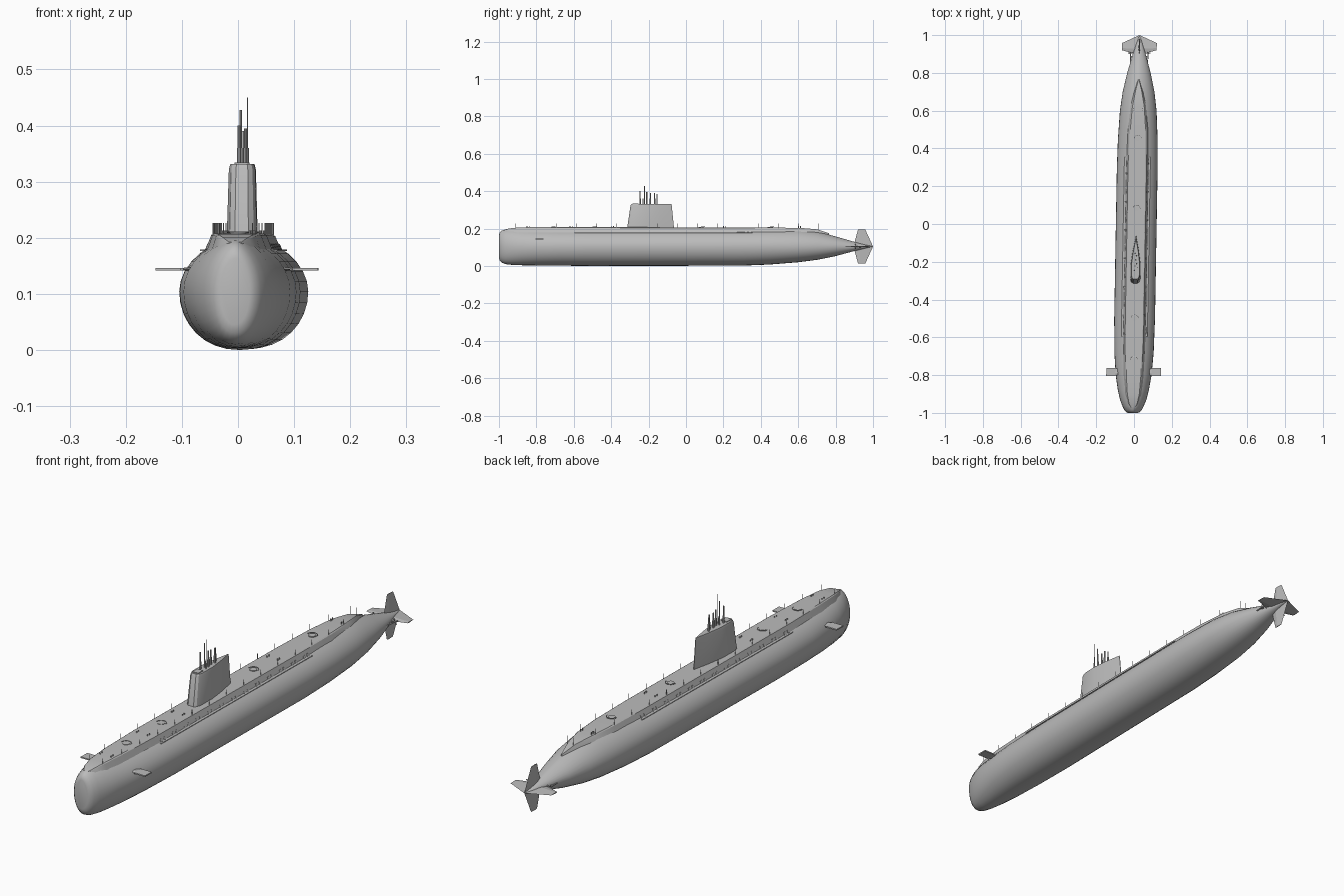
import bpy, bmesh, math
from mathutils import Matrix, Vector

if "Cube" in bpy.data.objects:
    bpy.data.objects.remove(bpy.data.objects["Cube"], do_unlink=True)

grey = bpy.data.materials.new("hull_grey")
grey.use_nodes = True
grey.diffuse_color = (0.5, 0.5, 0.5, 1)
grey.node_tree.nodes["Principled BSDF"].inputs["Base Color"].default_value = (0.5, 0.5, 0.5, 1)

AXIS_Z = 0.104


def finish(name, bm, smooth=None):
    """Turn a bmesh into an object, set on the slightly yawed keel line."""
    for v in bm.verts:
        v.co.x += 0.012 + 0.0175 * v.co.y
    bmesh.ops.recalc_face_normals(bm, faces=bm.faces[:])
    mesh = bpy.data.meshes.new(name)
    bm.to_mesh(mesh)
    bm.free()
    mesh.materials.append(grey)
    ob = bpy.data.objects.new(name, mesh)
    bpy.context.collection.objects.link(ob)
    if smooth:
        bpy.ops.object.select_all(action='DESELECT')
        ob.select_set(True)
        bpy.context.view_layer.objects.active = ob
        bpy.ops.object.shade_smooth_by_angle(angle=math.radians(smooth))
    return ob


def loft(name, rings, smooth=None):
    """Skin closed rings of points and cap both ends."""
    bm = bmesh.new()
    loops = [[bm.verts.new(p) for p in ring] for ring in rings]
    n = len(loops[0])
    for a, b in zip(loops, loops[1:]):
        for i in range(n):
            j = (i + 1) % n
            bm.faces.new((a[i], a[j], b[j], b[i]))
    bm.faces.new(loops[0])
    bm.faces.new(loops[-1])
    return finish(name, bm, smooth)


def rod(bm, a, b, r, sides=8, r2=None):
    a, b = Vector(a), Vector(b)
    turn = (b - a).to_track_quat('Z', 'Y').to_matrix().to_4x4()
    bmesh.ops.create_cone(bm, cap_ends=True, segments=sides, radius1=r,
                          radius2=r if r2 is None else r2, depth=(b - a).length,
                          matrix=Matrix.Translation((a + b) / 2) @ turn)


def box(bm, pos, size, tilt=0):
    bmesh.ops.create_cube(bm, size=1, matrix=Matrix.Translation(pos)
                          @ Matrix.Rotation(tilt, 4, 'Y') @ Matrix.Diagonal((*size, 1)))


def foil(name, root, tip, z, angle, inner, outer):
    """Thin fin with a diamond-like section, swung round the keel axis."""
    rings = []
    for (y0, y1), r, t in ((root, inner, 0.005), (tip, outer, 0.002)):
        section = ((y0, 0), (y0 * 0.7 + y1 * 0.3, t), (y1, 0), (y0 * 0.7 + y1 * 0.3, -t))
        ring = []
        for y, h in section:
            p = Matrix.Rotation(-angle, 3, 'Y') @ Vector((r, y, h))
            ring.append(p + Vector((0, 0, z)))
        rings.append(ring)
    return loft(name, rings)


# Pressure hull: y, half width, keel height, top height
stations = [
    (-1.0, .026, .045, .165), (-.996, .036, .03, .178), (-.985, .046, .018, .189),
    (-.965, .056, .010, .196), (-.93, .070, .006, .2), (-.88, .082, .004, .2),
    (-.8, .095, .003, .2), (-.68, .104, .002, .2), (-.5, .108, 0, .2),
    (.3, .108, .002, .2), (.45, .105, .008, .2), (.6, .097, .02, .198),
    (.7, .084, .033, .185), (.8, .062, .053, .158), (.9, .034, .08, .129),
    (.96, .015, .095, .113), (.995, .002, .103, .106)]
rings = []
for y, w, zb, zt in stations:
    ring = []
    for i in range(32):
        a = math.tau * i / 32
        c, s = math.cos(a), math.sin(a)
        power = 1.2 if s > 0 else 0.92
        x = w * math.copysign(abs(c) ** power, c)
        ring.append((x, y, AXIS_Z + s * ((zt - AXIS_Z) if s > 0 else (AXIS_Z - zb))))
    rings.append(ring)
loft("hull", rings, 40)

# Deck casing: y, half width at deck, half width at base, deck height
casing = [
    (-.972, .012, .02, .192), (-.95, .024, .034, .200), (-.9, .035, .049, .206),
    (-.8, .043, .060, .208), (-.6, .049, .067, .208), (.3, .049, .067, .206),
    (.5, .045, .062, .205), (.62, .035, .050, .203), (.7, .019, .031, .196),
    (.765, .002, .004, .175)]
loft("deck_casing", [[(-b, y, .16), (-t, y, z - .003), (-t * .9, y, z), (t * .9, y, z),
                      (t, y, z - .003), (b, y, .16)] for y, t, b, z in casing], 25)

# Sail: blunt nose, pointed tail, tapering upward, bevelled rim
plan = [(0, .45), (.03, .8), (.1, 1), (.4, 1), (.7, .6), (1, .04)]


def sail_ring(y0, y1, w, z):
    side = [(w * k, y0 + (y1 - y0) * t, z) for t, k in plan]
    return side + [(-x, y, h) for x, y, h in reversed(side)]


loft("sail", [sail_ring(-.315, -.064, .027, .2), sail_ring(-.297, -.076, .0235, .322),
              sail_ring(-.292, -.079, .021, .331)], 30)

# Bridge well rim on the sail roof
bm = bmesh.new()
box(bm, (0, -.27, .332), (.026, .03, .004))
finish("bridge_rim", bm)

# Masts and periscopes: x, y, top, radius
bm = bmesh.new()
for x, y, top, r in ((.009, -.23, .45, .0012), (-.003, -.222, .428, .002), (-.006, -.245, .4, .0025),
                     (.005, -.21, .395, .003), (.001, -.19, .39, .003), (.004, -.168, .39, .003),
                     (-.003, -.155, .385, .0025)):
    rod(bm, (x, y, .32), (x, y, top), r)
    rod(bm, (x, y, .32), (x, y, .36), r + .0012)
finish("masts", bm, 40)

# Bow planes with stub shafts
for side, angle in (("left", 0), ("right", math.pi)):
    foil(side + "_bow_plane", (-.795, -.77), (-.805, -.762), .144, angle, .07, .1)
    bm = bmesh.new()
    s = 1 if angle == 0 else -1
    box(bm, (s * .12, -.783, .144), (.05, .042, .005))
    finish(side + "_bow_plane_blade", bm)

# Cruciform tail fins
for name, angle in (("left_stern_plane", 0), ("upper_rudder", math.pi / 2),
                    ("right_stern_plane", math.pi), ("lower_rudder", -math.pi / 2)):
    foil(name, (.895, 1.0), (.92, .958), AXIS_Z, angle, 0, .092)

# Twin shafts and propellers
for side, s in (("left", 1), ("right", -1)):
    bm = bmesh.new()
    rod(bm, (s * .042, .78, AXIS_Z), (s * .047, .91, AXIS_Z), .0025)
    rod(bm, (s * .047, .9, AXIS_Z), (s * .047, .915, AXIS_Z), .004, r2=.001)
    box(bm, (s * .036, .885, AXIS_Z), (.024, .008, .003))
    for k in range(4):
        turn = math.pi / 2 * k + .4
        hub = Vector((s * .047, .905, AXIS_Z))
        tip = hub + Vector((math.cos(turn), 0, math.sin(turn))) * .013
        rod(bm, hub, tip, .0015, 6, .003)
    finish(side + "_propeller", bm, 40)


def deck_half(y):
    for (ya, ta, *_), (yb, tb, *_) in zip(casing, casing[1:]):
        if ya <= y <= yb:
            return ta + (tb - ta) * (y - ya) / (yb - ya)
    return 0


# Deck edge stanchions
bm = bmesh.new()
for i in range(16):
    y = -.91 + i * .108
    for s in (-1, 1):
        x = s * (deck_half(y) - .003)
        rod(bm, (x, y, .19), (x, y, .226), .001, 6)
finish("stanchions", bm)

# Limber slot plates in pairs along the casing sides
bm = bmesh.new()
for i in range(13):
    for dy in (0, .022):
        y = -.58 + i * .075 + dy
        for s in (-1, 1):
            box(bm, (s * .0578, y, .183), (.002, .011, .013), -s * .39)
finish("limber_slots", bm)

# Side rubbing strips where casing meets hull
bm = bmesh.new()
for s in (-1, 1):
    box(bm, (s * .066, -.12, .178), (.006, .95, .0025))
finish("side_strips", bm)

# Deck hatches with arc rails, and mooring bollards
bm = bmesh.new()
for y in (-.72, -.5, .08, .45):
    rod(bm, (0, y, .2), (0, y, .2095), .014, 20)
    for k in range(8):
        a, b = (math.pi * j / 8 for j in (k, k + 1))
        rod(bm, (.02 * math.cos(a), y + .02 * math.sin(a), .21),
            (.02 * math.cos(b), y + .02 * math.sin(b), .21), .0015, 6)
for y in (-.85, -.62, -.4, .2, .6):
    for s in (-1, 1):
        for dy in (0, .012):
            rod(bm, (s * .024, y + dy, .2), (s * .024, y + dy, .213), .002)
finish("deck_fittings", bm, 40)
